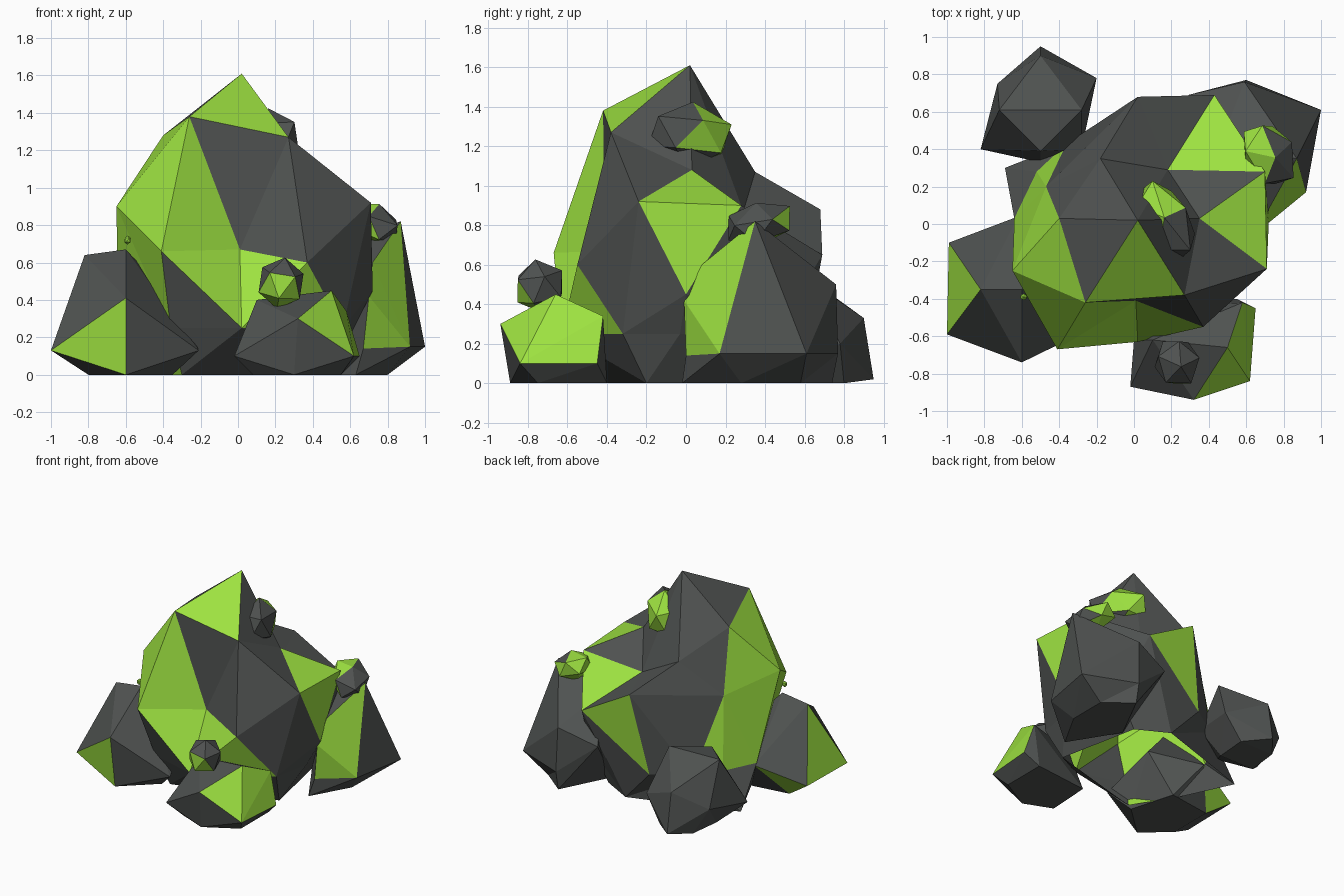
import bpy
import bmesh
from mathutils import Euler, Vector

default_cube = bpy.data.objects.get("Cube")
if default_cube:
    bpy.data.objects.remove(default_cube, do_unlink=True)


def make_material(name, colour):
    material = bpy.data.materials.new(name)
    material.diffuse_color = (*colour, 1)
    material.use_nodes = True
    shader = material.node_tree.nodes["Principled BSDF"]
    shader.inputs["Base Color"].default_value = (*colour, 1)
    shader.inputs["Roughness"].default_value = 0.9
    return material


STONE = make_material("dark stone", (0.078, 0.084, 0.081))
GREEN = make_material("lime green", (0.34, 0.76, 0.052))


def finish(bm, name):
    """Turn the bmesh into a flat shaded object with both colours."""
    mesh = bpy.data.meshes.new(name)
    bm.to_mesh(mesh)
    bm.free()
    mesh.materials.append(STONE)
    mesh.materials.append(GREEN)
    obj = bpy.data.objects.new(name, mesh)
    bpy.context.scene.collection.objects.link(obj)
    return obj


def boulder(name, centre, corners, green_facets, open_base=False):
    """Wrap facets around corners (in hundredths), then colour chosen facets."""
    centre = Vector(centre) / 100
    places = [Vector(corner) / 100 for corner in corners]
    bm = bmesh.new()
    # Wrap on a sphere so that every corner is kept, dents included
    verts = [bm.verts.new((place - centre).normalized()) for place in places]
    bmesh.ops.convex_hull(bm, input=verts)
    for vert, place in zip(verts, places):
        vert.co = place
    bmesh.ops.recalc_face_normals(bm, faces=bm.faces)
    if open_base:
        base = [face for face in bm.faces
                if all(vert.co.z < 0.01 for vert in face.verts)]
        bmesh.ops.delete(bm, geom=base, context="FACES")
    for facet in green_facets:
        middle = sum((places[i] for i in facet), Vector()) / len(facet)
        nearest = min(bm.faces, key=lambda face:
                      (face.calc_center_median() - middle).length)
        nearest.material_index = 1
    return finish(bm, name)


def crystal(name, centre, size, turn, green_side, limit):
    """Small stretched crystal, green where it reaches towards green_side."""
    bm = bmesh.new()
    bmesh.ops.create_icosphere(bm, subdivisions=1, radius=1)
    rotation = Euler(turn).to_matrix()
    centre = Vector(centre)
    for vert in bm.verts:
        scaled = Vector(a * b for a, b in zip(vert.co, size))
        vert.co = rotation @ scaled + centre
    side = Vector(green_side).normalized()
    for face in bm.faces:
        reach = (face.calc_center_median() - centre).dot(side)
        face.material_index = int(reach > limit)
    return finish(bm, name)


# Large central boulder, corners listed from the summit down
boulder(
    "main_boulder", (0, 0, 60),
    [(2, 2, 161), (-26, -42, 138), (27, -38, 127), (35, 3, 108),
     (-18, 35, 107), (-40, 3, 128), (18, 29, 87), (71, -24, 92),
     (70, 28, 90), (43, 69, 65), (2, 68, 88), (-47, 20, 82),
     (-65, -25, 90), (-41, -67, 66), (1, -41, 67), (37, -55, 60),
     (72, 0, 45), (2, -63, 25), (56, -32, 25), (62, -3, 25),
     (-36, -52, 25), (-64, 3, 27), (-52, 28, 27), (-36, 43, 25),
     (-10, 60, 25), (52, 45, 25), (-30, -42, 0), (50, -20, 0),
     (37, 44, 0), (13, 57, 0), (-69, 30, 0), (-50, -10, 0)],
    [(0, 1, 2), (1, 12, 13), (1, 5, 12), (1, 13, 14), (13, 14, 17),
     (14, 15, 17), (5, 11, 12), (11, 12, 21), (11, 21, 22), (11, 22, 23),
     (3, 7, 8), (7, 8, 16), (6, 8, 9), (15, 17, 18), (9, 10, 24),
     (12, 13, 20), (12, 20, 21), (20, 26, 31)],
    open_base=True)

# Four smaller boulders around its foot
boulder(
    "west_boulder", (-62, -35, 28),
    [(-82, -35, 64), (-60, -35, 67), (-60, -74, 41), (-100, -59, 13),
     (-99, -10, 13), (-21, -55, 13), (-62, 4, 25), (-80, -50, 0),
     (-60, -68, 0), (-35, -45, 0), (-80, -15, 0), (-45, -10, 0),
     (-30, -20, 35)],
    [(2, 3, 8), (0, 3, 4), (4, 6, 10)])

boulder(
    "east_boulder", (70, 37, 32),
    [(87, 35, 82), (92, 17, 15), (100, 61, 15), (59, 76, 50),
     (60, 77, 15), (72, 8, 60), (70, -1, 42), (67, 0, 14),
     (80, 28, 0), (80, 58, 0), (60, 74, 0), (63, -2, 0),
     (29, 69, 40), (45, 40, 68), (40, 35, 0)],
    [(0, 1, 5), (1, 5, 6), (1, 6, 7)])

boulder(
    "back_boulder", (-50, 63, 25),
    [(-50, 90, 33), (-72, 61, 54), (-28, 61, 53), (-50, 39, 50),
     (-20, 78, 20), (-73, 75, 20), (-82, 40, 15), (-28, 40, 25),
     (-50, 95, 2), (-50, 33, 12), (-65, 55, 0), (-35, 55, 0),
     (-33, 80, 0), (-62, 80, 0)],
    [])

boulder(
    "front_boulder", (33, -66, 20),
    [(50, -66, 45), (32, -94, 30), (62, -84, 10), (65, -45, 10),
     (58, -42, 34), (10, -62, 40), (-2, -87, 10), (0, -62, 12),
     (30, -89, 0), (55, -75, 0), (55, -40, 0), (10, -45, 0),
     (8, -80, 0)],
    [(0, 1, 2), (0, 2, 4), (2, 3, 4)])

# Crystals growing out of the boulders
crystal("summit_crystal", (0.17, 0.02, 1.255), (0.14, 0.25, 0.17),
        (-0.1, 0, 0.5), (-0.35, 1, 0.1), 0)
crystal("east_crystal", (0.72, 0.37, 0.81), (0.15, 0.2, 0.11),
        (0.3, 0.2, 0.6), (-1, 0.1, -0.1), -0.04)
crystal("front_crystal", (0.23, -0.74, 0.49), (0.13, 0.14, 0.14),
        (0.2, 0.1, 0.3), (-0.4, -0.7, -0.6), 0.05)
crystal("tiny_crystal", (-0.59, -0.39, 0.72), (0.02, 0.02, 0.025),
        (0, 0, 0), (0, 0, 1), -1)
